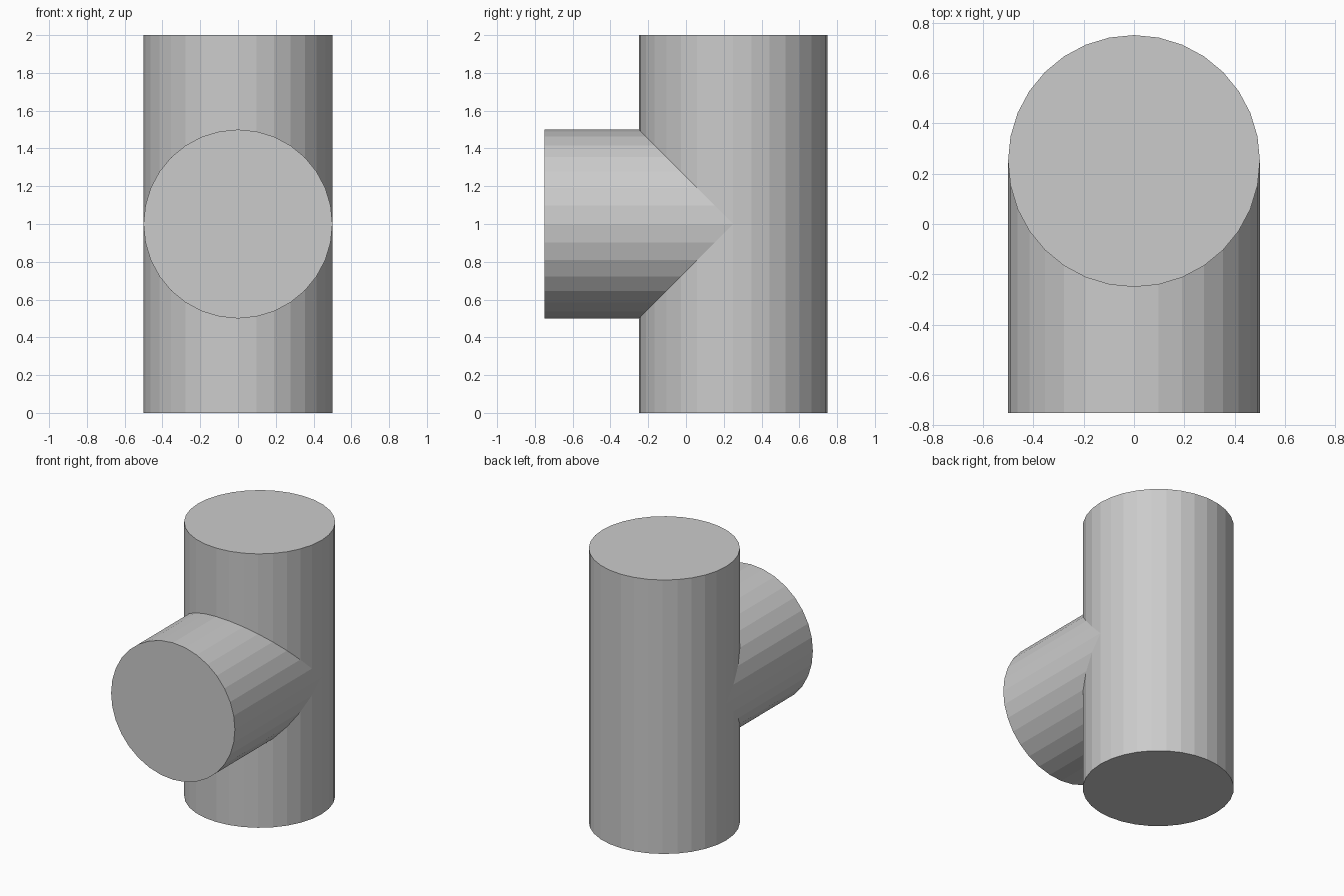
import bpy, bmesh
from math import sin, cos, pi

if "Cube" in bpy.data.objects:
    bpy.data.objects.remove(bpy.data.objects["Cube"])

R, N, YC, ZC = 0.5, 32, 0.25, 1.0      # radius, sides, pipe axis y, branch axis z
FRONT, TOP = -0.75, 2.0
bm = bmesh.new()


def face(*pts):
    bm.faces.new([bm.verts.new(p) for p in pts])


def trig(k):
    a = 2 * pi * (k % N) / N
    c, s = cos(a), sin(a)
    return R * (0 if abs(c) < 1e-9 else c), R * (0 if abs(s) < 1e-9 else s)


for k in range(N):
    (x0, s0), (x1, s1) = trig(k), trig(k + 1)
    p0, p1 = (x0, YC + s0), (x1, YC + s1)

    # Upright pipe: full-height back half, front half cut around the branch
    if k < N // 2:
        pts = [(*p0, 0), (*p1, 0)]
        if k == N // 2 - 1:
            pts.append((*p1, ZC))
        pts += [(*p1, TOP), (*p0, TOP)]
        if k == 0:
            pts.append((*p0, ZC))
        face(*pts)
    else:
        h0, h1 = abs(s0), abs(s1)
        face((*p0, 0), (*p1, 0), (*p1, ZC - h1), (*p0, ZC - h0))
        face((*p0, ZC + h0), (*p1, ZC + h1), (*p1, TOP), (*p0, TOP))

    # Side branch: inner end mitred onto the upright pipe
    face((x0, FRONT, ZC + s0), (x1, FRONT, ZC + s1),
         (x1, YC - abs(s1), ZC + s1), (x0, YC - abs(s0), ZC + s0))

# Flat end caps
ring = [trig(k) for k in range(N)]
face(*[(x, YC + s, 0) for x, s in ring])
face(*[(x, YC + s, TOP) for x, s in ring])
face(*[(x, FRONT, ZC + s) for x, s in ring])

bmesh.ops.remove_doubles(bm, verts=bm.verts[:], dist=1e-5)
bmesh.ops.recalc_face_normals(bm, faces=bm.faces[:])

mesh = bpy.data.meshes.new("pipe_tee")
bm.to_mesh(mesh)
bm.free()
bpy.context.collection.objects.link(bpy.data.objects.new("pipe_tee", mesh))
